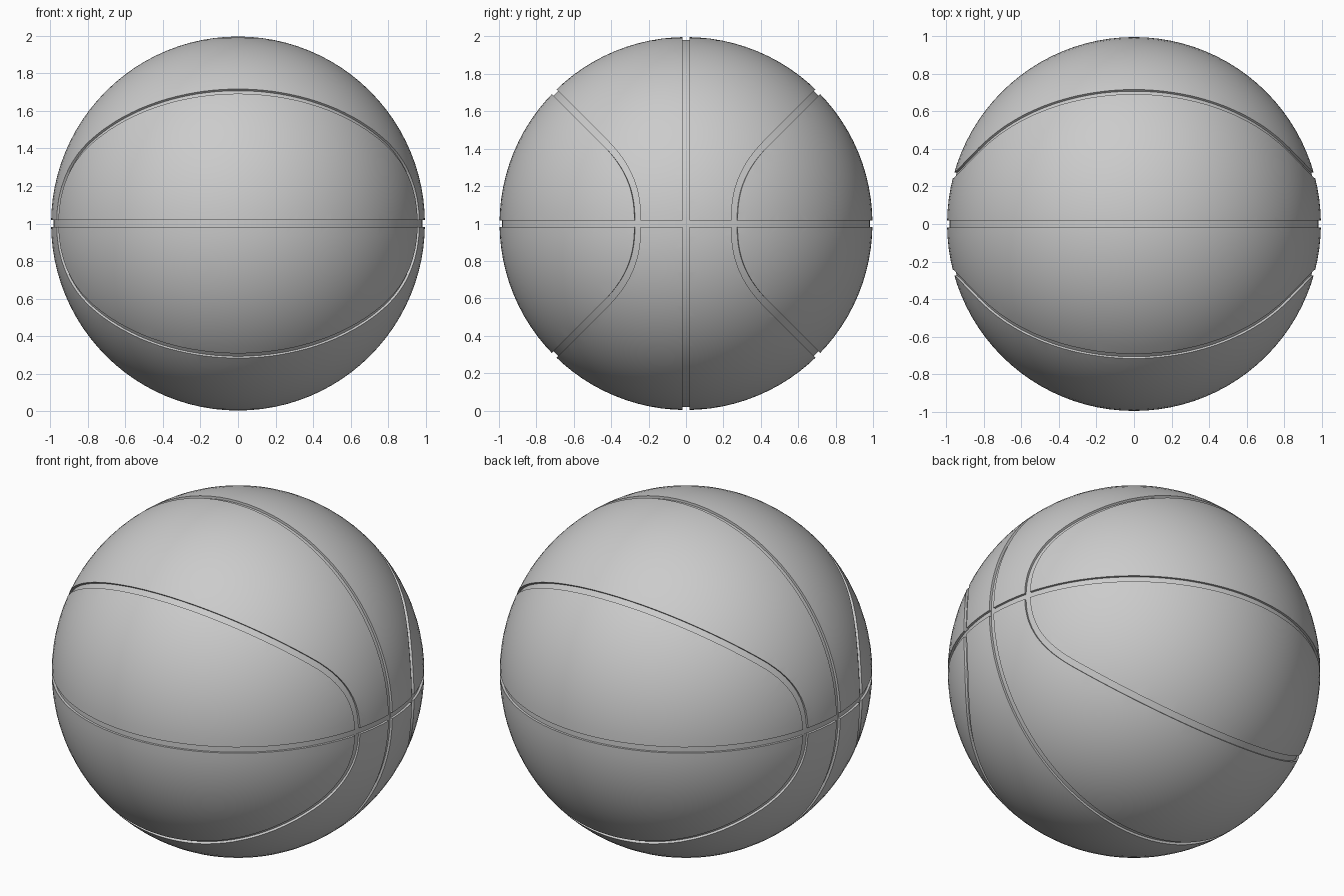
import bpy, bmesh
from math import sin, cos, pi, sqrt
from mathutils import Vector

if "Cube" in bpy.data.objects:
    bpy.data.objects.remove(bpy.data.objects["Cube"])

R = 0.997        # ball radius
HALF_W = 0.0175  # half width of a seam groove
STEPS = 128


def circle_z(t):
    return Vector((cos(t), sin(t), 0))


def circle_y(t):
    return Vector((cos(t), 0, sin(t)))


def curved(side):
    # 45 degree great circle that bends away from the ball's x poles
    def path(t):
        a, p = 0.26, 2.5
        z = sin(t) * sqrt(0.5)
        z0 = a * p / (p - 1)
        y = abs(z) if abs(z) > z0 else a + z0 / p * (abs(z) / z0) ** p
        x = sqrt(max(0, 1 - y * y - z * z))
        return Vector((x if cos(t) > 0 else -x, side * y, z)).normalized()
    return path


def seam_cutter(name, path, floor):
    # closed ring with rectangular section following a path on the sphere
    bm = bmesh.new()
    rings = []
    for i in range(STEPS):
        t = 2 * pi * (i + 0.5) / STEPS
        p = path(t)
        side = p.cross(path(t + 0.01) - path(t - 0.01)).normalized() * HALF_W
        rings.append([bm.verts.new(p * r + side * s)
                      for r, s in ((floor, -1), (floor, 1), (1.03, 1), (1.03, -1))])
    for i, a in enumerate(rings):
        b = rings[(i + 1) % STEPS]
        for j in range(4):
            k = (j + 1) % 4
            bm.faces.new((a[j], a[k], b[k], b[j]))
    bmesh.ops.recalc_face_normals(bm, faces=bm.faces)
    me = bpy.data.meshes.new(name)
    bm.to_mesh(me)
    bm.free()
    ob = bpy.data.objects.new(name, me)
    ob.location.z = 1
    ob.hide_render = True
    bpy.context.collection.objects.link(ob)
    return ob


# Ball body
bpy.ops.mesh.primitive_uv_sphere_add(segments=96, ring_count=48, radius=R, location=(0, 0, 1))
ball = bpy.context.object
ball.name = "ball"

# Recessed seams: two great circles and two curved loops
cutters = [seam_cutter("seam_level", circle_z, R - 0.0140),
           seam_cutter("seam_upright", circle_y, R - 0.0145),
           seam_cutter("seam_front", curved(-1), R - 0.0135),
           seam_cutter("seam_back", curved(1), R - 0.0135)]
bpy.context.view_layer.update()
for c in cutters:
    mod = ball.modifiers.new(c.name, 'BOOLEAN')
    mod.operation = 'DIFFERENCE'
    mod.solver = 'EXACT'
    mod.object = c
    bpy.context.view_layer.objects.active = ball
    bpy.ops.object.modifier_apply(modifier=mod.name)
for c in cutters:
    bpy.data.objects.remove(c, do_unlink=True)

# Smooth skin with crisp groove edges
bpy.ops.object.select_all(action='DESELECT')
ball.select_set(True)
bpy.context.view_layer.objects.active = ball
bpy.ops.object.shade_smooth_by_angle(angle=pi / 6)
